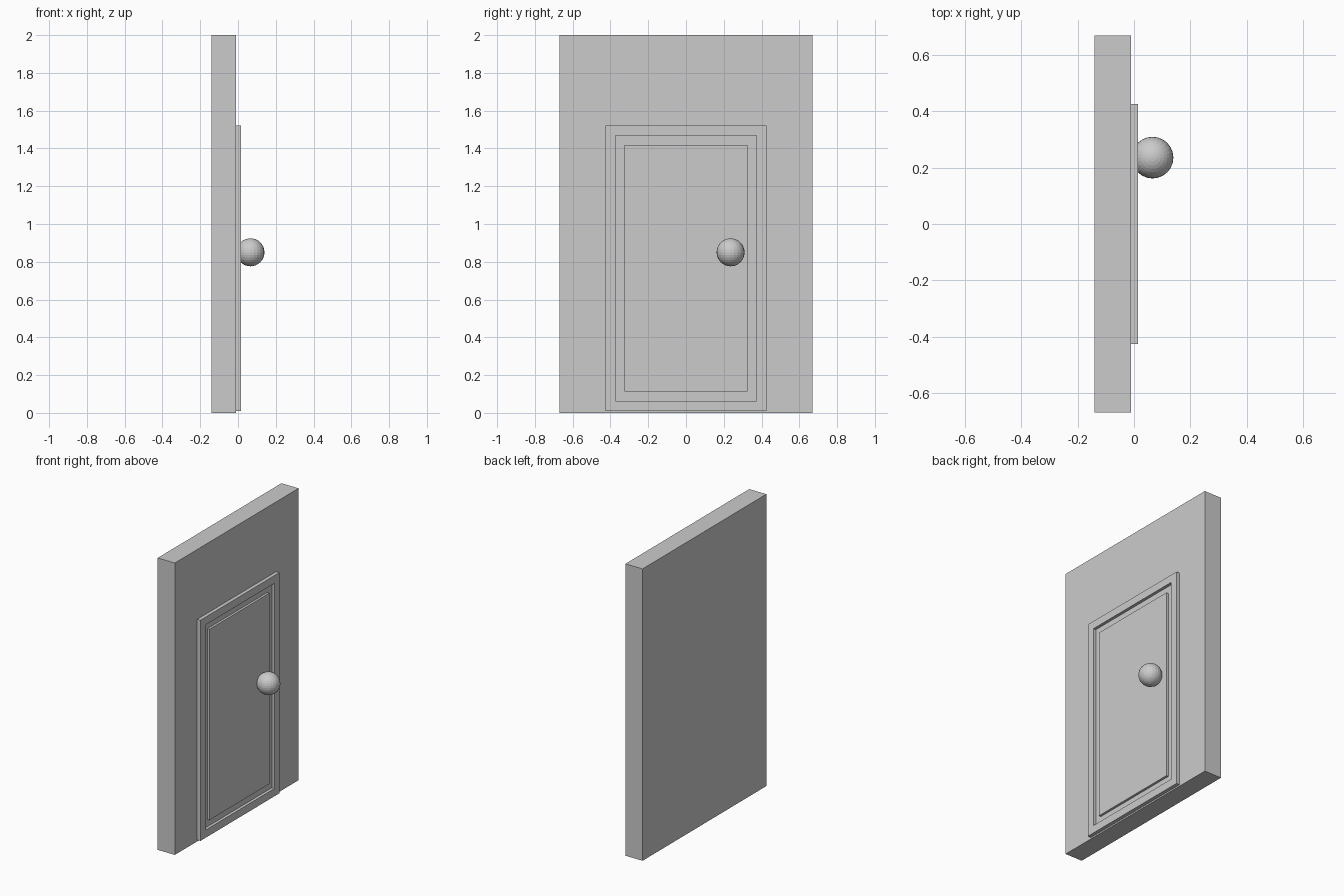
import bpy, bmesh

if "Cube" in bpy.data.objects:
    bpy.data.objects.remove(bpy.data.objects["Cube"])


def add_object(name, bm):
    bmesh.ops.recalc_face_normals(bm, faces=bm.faces)
    mesh = bpy.data.meshes.new(name)
    bm.to_mesh(mesh)
    bm.free()
    obj = bpy.data.objects.new(name, mesh)
    bpy.context.collection.objects.link(obj)
    return obj


def box(x0, x1, y0, y1, z0, z1):
    bm = bmesh.new()
    bmesh.ops.create_cube(bm, size=1)
    for v in bm.verts:
        v.co = (x1 if v.co.x > 0 else x0,
                y1 if v.co.y > 0 else y0,
                z1 if v.co.z > 0 else z0)
    return bm


def step(bm, face, margin, dx):
    # Inset a face, then push it along x with straight side walls
    bmesh.ops.inset_region(bm, faces=[face], thickness=margin)
    new = bmesh.ops.extrude_discrete_faces(bm, faces=[face])["faces"][0]
    bmesh.ops.translate(bm, verts=new.verts, vec=(dx, 0, 0))
    return new


# Wall slab
add_object("wall", box(-0.14, -0.01, -0.67, 0.67, 0, 2))

# Door: raised frame, sunken groove, raised centre panel
door = box(-0.01, 0.015, -0.427, 0.427, 0.01, 1.522)
front = max(door.faces, key=lambda f: f.calc_center_median().x)
front = step(door, front, 0.075, -0.02)
front = step(door, front, 0.07, 0.016)
add_object("door", door)

# Round door knob
knob = bmesh.new()
bmesh.ops.create_uvsphere(knob, u_segments=24, v_segments=16, radius=0.074)
bmesh.ops.translate(knob, verts=knob.verts, vec=(0.066, 0.236, 0.85))
add_object("door_knob", knob)
